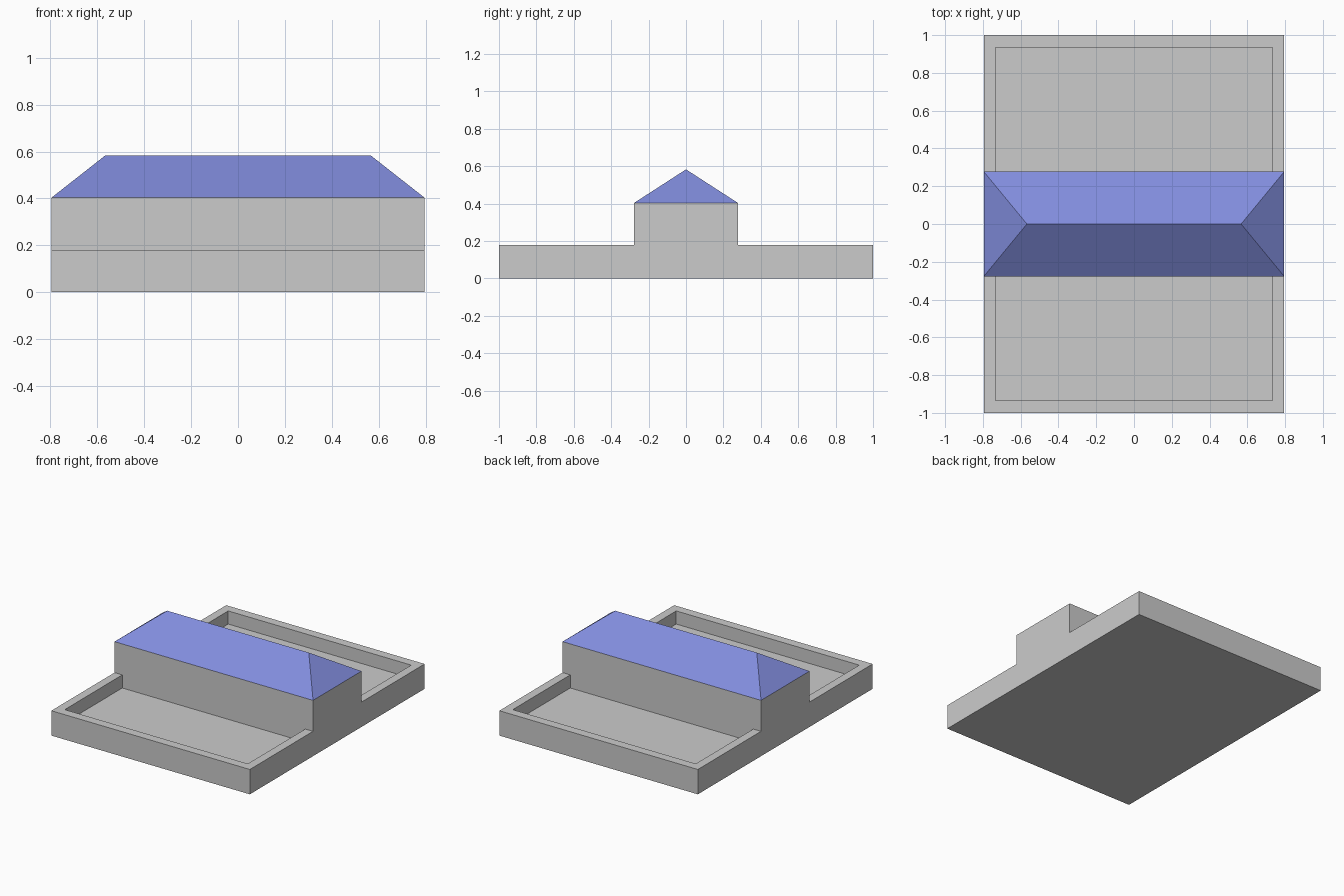
import bpy

if "Cube" in bpy.data.objects:
    bpy.data.objects.remove(bpy.data.objects["Cube"])

HX, HY = 0.795, 1.0          # half size of the base
IX, IY = 0.733, 0.935        # half size inside the rim
RIM, FLOOR = 0.18, 0.085     # rim top and sunken floor heights
BY, EAVES = 0.277, 0.404     # central block half depth and wall top
RIDGE, RX = 0.583, 0.567     # ridge height and half length


def make(name, verts, faces):
    mesh = bpy.data.meshes.new(name)
    mesh.from_pydata(verts, [], faces)
    obj = bpy.data.objects.new(name, mesh)
    bpy.context.collection.objects.link(obj)
    return obj


def prism(name, profile, hx):
    """Extrude a counter-clockwise (y, z) profile from -hx to hx."""
    n = len(profile)
    verts = [(x, y, z) for x in (-hx, hx) for y, z in profile]
    faces = [tuple(reversed(range(n))), tuple(range(n, 2 * n))]
    faces += [(i, (i + 1) % n, (i + 1) % n + n, i + n) for i in range(n)]
    return make(name, verts, faces)


# Base and central block in one stepped profile
body = prism("base_and_walls", [
    (-HY, 0), (HY, 0), (HY, RIM), (BY, RIM),
    (BY, EAVES), (-BY, EAVES), (-BY, RIM), (-HY, RIM)], HX)

# Sunken yards in front of and behind the block
for name, y0, y1 in (("front_yard_cutter", -IY, -BY), ("back_yard_cutter", BY, IY)):
    cutter = prism(name, [(y0, FLOOR), (y1, FLOOR), (y1, 0.3), (y0, 0.3)], IX)
    cutter.hide_render = True
    cutter.hide_set(True)
    mod = body.modifiers.new(name, 'BOOLEAN')
    mod.operation = 'DIFFERENCE'
    mod.solver = 'EXACT'
    mod.object = cutter

# Hipped roof
roof = make("hipped_roof", [
    (-HX, -BY, EAVES), (HX, -BY, EAVES), (HX, BY, EAVES), (-HX, BY, EAVES),
    (-RX, 0, RIDGE), (RX, 0, RIDGE)],
    [(0, 1, 5, 4), (1, 2, 5), (2, 3, 4, 5), (3, 0, 4), (3, 2, 1, 0)])
blue = bpy.data.materials.new("roof_blue")
blue.diffuse_color = (0.22, 0.265, 0.72, 1)
blue.use_nodes = True
blue.node_tree.nodes["Principled BSDF"].inputs["Base Color"].default_value = blue.diffuse_color
roof.data.materials.append(blue)
